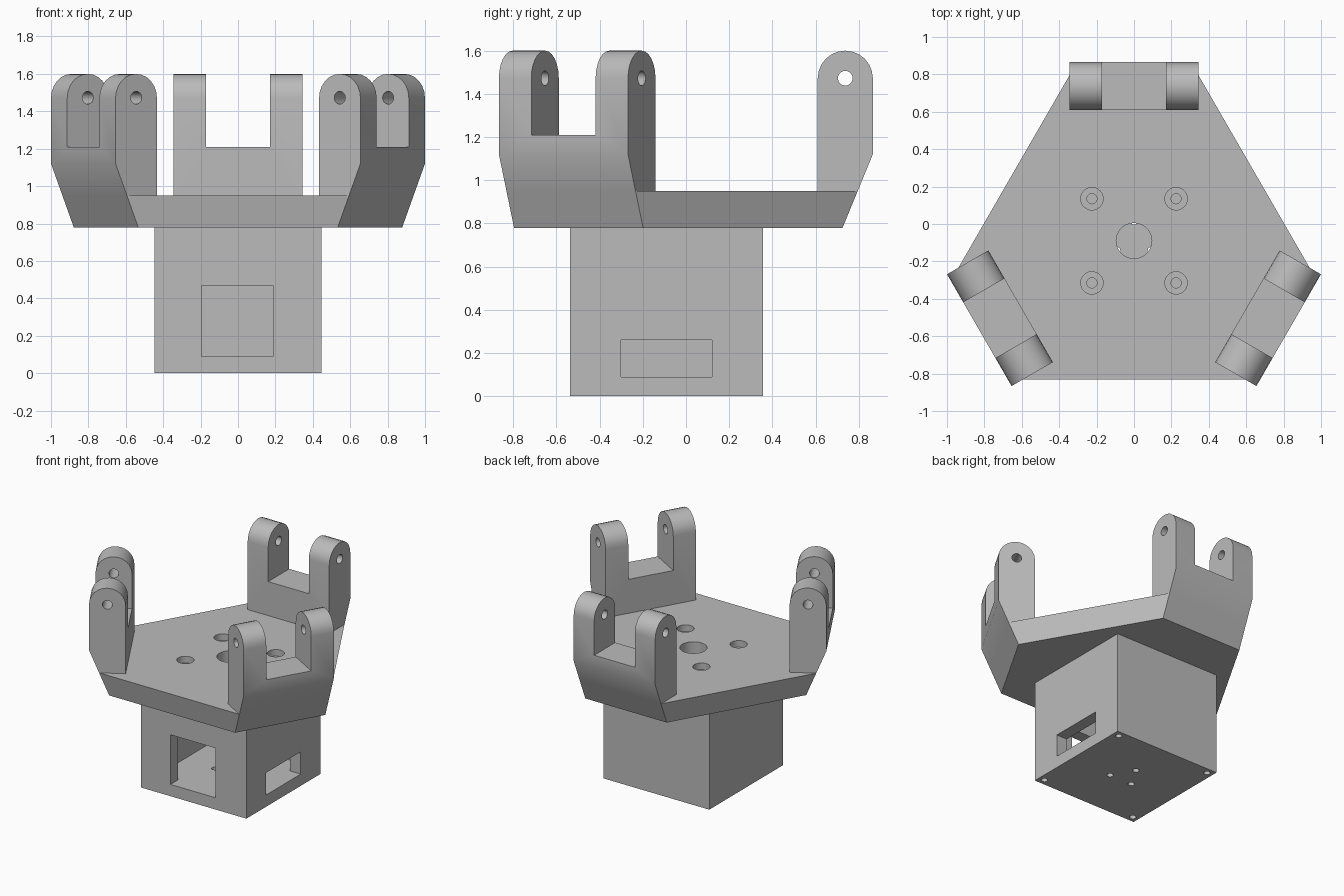
import bpy, bmesh, math
from mathutils import Matrix, Vector

if "Cube" in bpy.data.objects:
    bpy.data.objects.remove(bpy.data.objects["Cube"], do_unlink=True)

CENTRE_Y = -0.09                  # axis of the threefold layout
BASE_Z, DECK_Z, BEND_Z, TOP_Z = 0.78, 0.95, 1.12, 1.6
R_LOW, R_DECK, R_OUT, R_IN = 0.815, 0.885, 0.955, 0.70
HALF_W, SLOT_HALF = 0.345, 0.172
BOX, WALL = 0.447, 0.09

grey = bpy.data.materials.new("light_grey")
grey.use_nodes = True
grey.diffuse_color = (0.5, 0.5, 0.5, 1)
grey.node_tree.nodes["Principled BSDF"].inputs["Base Color"].default_value = (0.5, 0.5, 0.5, 1)


def make_object(name, bm):
    bmesh.ops.recalc_face_normals(bm, faces=bm.faces)
    mesh = bpy.data.meshes.new(name)
    bm.to_mesh(mesh)
    bm.free()
    mesh.materials.append(grey)
    obj = bpy.data.objects.new(name, mesh)
    bpy.context.collection.objects.link(obj)
    return obj


def loft(name, low, high):
    """Closed solid between two matching outlines."""
    bm = bmesh.new()
    a = [bm.verts.new(p) for p in low]
    b = [bm.verts.new(p) for p in high]
    bm.faces.new(a)
    bm.faces.new(b)
    for i in range(len(a)):
        j = (i + 1) % len(a)
        bm.faces.new((a[i], a[j], b[j], b[i]))
    return make_object(name, bm)


def block(name, x, y, z):
    corners = [(x[0], y[0]), (x[1], y[0]), (x[1], y[1]), (x[0], y[1])]
    return loft(name, [(*c, z[0]) for c in corners], [(*c, z[1]) for c in corners])


def rod(radius, start, end):
    start, end = Vector(start), Vector(end)
    axis = end - start
    turn = axis.to_track_quat('Z', 'Y').to_matrix().to_4x4()
    bm = bmesh.new()
    bmesh.ops.create_cone(bm, cap_ends=True, segments=32, radius1=radius, radius2=radius,
                          depth=axis.length, matrix=Matrix.Translation((start + end) / 2) @ turn)
    return make_object("cutter", bm)


def cut(obj, cutter):
    cutter.hide_render = True
    mod = obj.modifiers.new("cut", 'BOOLEAN')
    mod.operation, mod.solver, mod.object = 'DIFFERENCE', 'EXACT', cutter
    bpy.context.view_layer.objects.active = obj
    bpy.ops.object.modifier_apply(modifier=mod.name)
    bpy.data.objects.remove(cutter, do_unlink=True)


def finish(obj, angle=0.0):
    obj.matrix_world = Matrix.Translation((0, CENTRE_Y, 0)) @ Matrix.Rotation(angle, 4, 'Z')
    bpy.ops.object.select_all(action='DESELECT')
    obj.select_set(True)
    bpy.context.view_layer.objects.active = obj
    bpy.ops.object.shade_smooth_by_angle(angle=math.radians(30))


# Deck: six-sided plate flaring upward
def hexagon(radius, z):
    pts = []
    for k in range(3):
        turn = Matrix.Rotation(k * math.tau / 3, 3, 'Z')
        pts += [turn @ Vector((s * HALF_W, radius, z)) for s in (1, -1)]
    return pts


deck = loft("deck_plate", hexagon(R_LOW, BASE_Z), hexagon(R_DECK, DECK_Z))
cut(deck, rod(0.095, (0, 0, 0.7), (0, 0, 1)))
for sx in (-1, 1):
    for sy in (-1, 1):
        x, y = sx * 0.225, sy * 0.225
        cut(deck, rod(0.06, (x, y, 0.90), (x, y, 1)))
        cut(deck, rod(0.027, (x, y, 0.7), (x, y, 1)))
finish(deck)

# Housing: hollow box with a front window, a side window and screw holes
housing = block("housing", (-BOX, BOX), (-BOX, BOX), (0, BASE_Z))
inner = BOX - WALL
cut(housing, block("cutter", (-inner, inner), (-inner, inner), (WALL, 0.9)))
cut(housing, block("cutter", (-0.195, 0.187), (-0.6, -0.3), (WALL, 0.47)))
cut(housing, block("cutter", (0.3, 0.6), (-0.21, 0.21), (WALL, 0.26)))
for sx in (-1, 1):
    for sy in (-1, 1):
        cut(housing, rod(0.023, (sx * 0.4, sy * 0.4, -0.1), (sx * 0.4, sy * 0.4, 0.2)))
for k in range(3):
    a = math.pi / 2 + k * math.tau / 3
    x, y = 0.11 * math.cos(a), 0.11 * math.sin(a)
    cut(housing, rod(0.023, (x, y, -0.1), (x, y, 0.2)))
finish(housing)

# Hinge brackets: round-topped fork, repeated three times
arc_r = (R_OUT - R_IN) / 2
pin_y, pin_z = R_IN + arc_r, TOP_Z - arc_r
profile = [(R_IN, DECK_Z), (R_DECK, DECK_Z), (R_OUT, BEND_Z)]
for i in range(13):
    a = math.pi * i / 12
    profile.append((pin_y + arc_r * math.cos(a), pin_z + arc_r * math.sin(a)))

for k, side in enumerate(("back", "right", "left")):
    fork = loft(side + "_hinge_bracket", [(-HALF_W, *p) for p in profile],
                [(HALF_W, *p) for p in profile])
    cut(fork, block("cutter", (-SLOT_HALF, SLOT_HALF), (0.5, 1.2), (1.21, 1.8)))
    cut(fork, rod(0.034, (-0.5, pin_y, pin_z), (0.5, pin_y, pin_z)))
    finish(fork, k * math.tau / 3)
